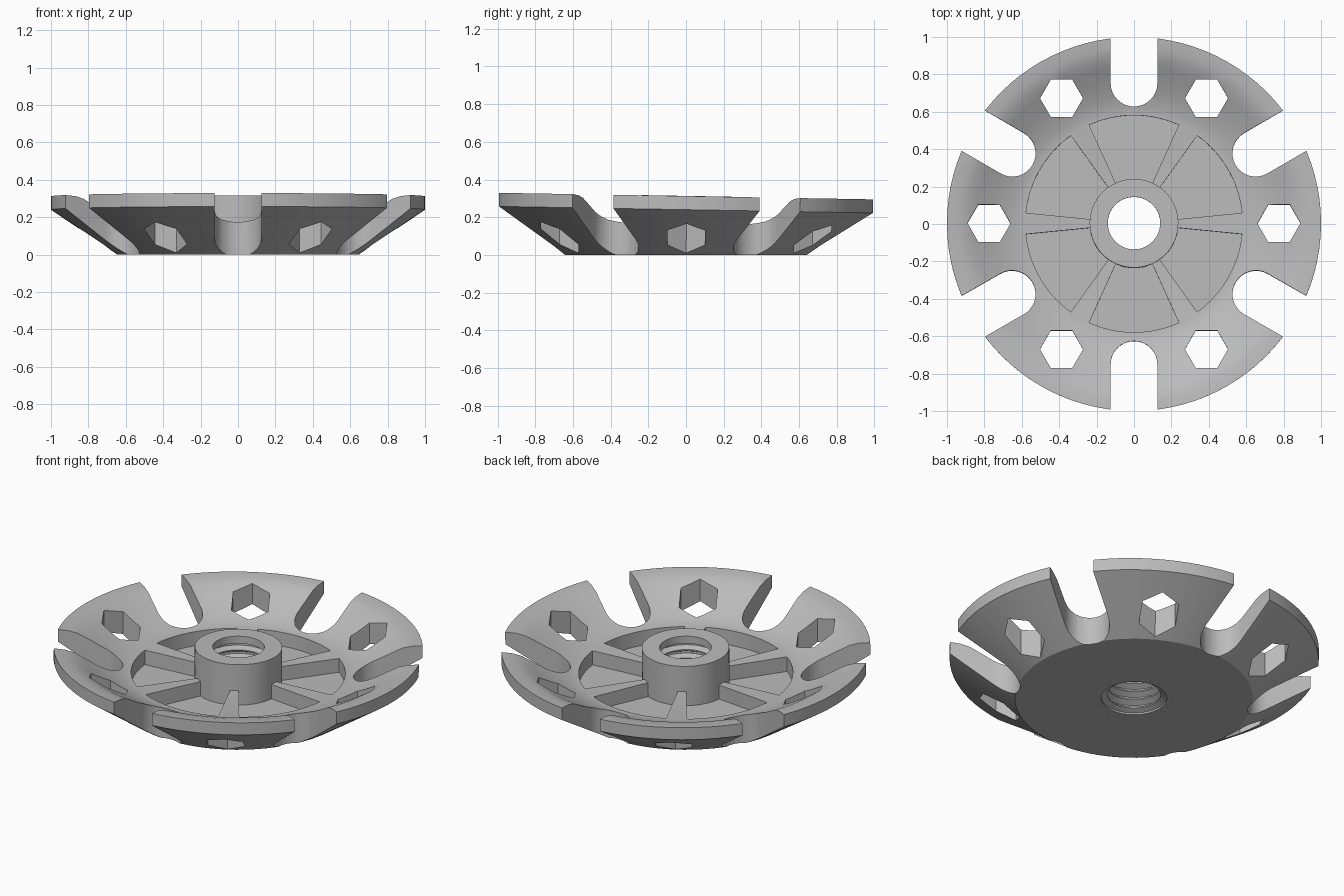
import bpy, bmesh, math
from math import cos, sin, pi, radians

if "Cube" in bpy.data.objects:
    bpy.data.objects.remove(bpy.data.objects["Cube"], do_unlink=True)

grey = bpy.data.materials.new("plain_grey")
grey.use_nodes = True
colour = (0.5, 0.5, 0.5, 1)
grey.diffuse_color = colour
grey.node_tree.nodes["Principled BSDF"].inputs["Base Color"].default_value = colour

SIXTH = pi / 3


def make_object(name, bm):
    bmesh.ops.recalc_face_normals(bm, faces=bm.faces)
    mesh = bpy.data.meshes.new(name)
    bm.to_mesh(mesh)
    bm.free()
    mesh.materials.append(grey)
    obj = bpy.data.objects.new(name, mesh)
    bpy.context.collection.objects.link(obj)
    return obj


def revolve(name, profile, steps=96):
    """Spin a closed (radius, height) profile around z."""
    bm = bmesh.new()
    rings = [[bm.verts.new((r * cos(2 * pi * i / steps), r * sin(2 * pi * i / steps), z))
              for r, z in profile] for i in range(steps)]
    n = len(profile)
    for i in range(steps):
        a, b = rings[i], rings[(i + 1) % steps]
        for j in range(n):
            k = (j + 1) % n
            bm.faces.new((a[j], b[j], b[k], a[k]))
    return make_object(name, bm)


def prism(bm, outline, angle, bottom, top):
    """Add an upright prism whose outline is turned about z."""
    c, s = cos(angle), sin(angle)
    low, high = [[bm.verts.new((x * c - y * s, x * s + y * c, z)) for x, y in outline]
                 for z in (bottom, top)]
    bm.faces.new(low)
    bm.faces.new(high)
    for i in range(len(outline)):
        k = (i + 1) % len(outline)
        bm.faces.new((low[i], low[k], high[k], high[i]))


def arc(radius, start, end, steps, cx=0):
    return [(cx + radius * cos(start + (end - start) * i / steps),
             radius * sin(start + (end - start) * i / steps)) for i in range(steps + 1)]


def cutter(name, outline, offset, bottom):
    bm = bmesh.new()
    for i in range(6):
        prism(bm, outline, offset + i * SIXTH, bottom, 0.6)
    obj = make_object(name, bm)
    obj.hide_render = True
    return obj


# Dished body: flat base, conical skirt, thick rim and curved bowl
body = revolve("basket_body", [
    (0.21, 0), (0.645, 0), (1, 0.24), (1, 0.312), (0.94, 0.307), (0.89, 0.293),
    (0.84, 0.265), (0.76, 0.22), (0.68, 0.183), (0.63, 0.168), (0.59, 0.16), (0.21, 0.16)])

# Rim slots, hexagonal windows and wedge pockets that leave six ribs
slot = arc(0.125, pi / 2, 3 * pi / 2, 16, 0.752) + [(1.2, -0.125), (1.2, 0.125)]
hexagon = arc(0.115, 0, 5 * SIXTH, 5, 0.775)
half = radians(24.4)
wedge = arc(0.58, -half, half, 16) + arc(0.222, half, -half, 10)
cutters = [cutter("slot_cutter", slot, SIXTH / 2, -0.2),
           cutter("window_cutter", hexagon, 0, -0.2),
           cutter("pocket_cutter", wedge, SIXTH / 2, 0.075)]
for tool in cutters:
    mod = body.modifiers.new(tool.name, "BOOLEAN")
    mod.operation = "DIFFERENCE"
    mod.solver = "EXACT"
    mod.object = tool
bpy.context.view_layer.update()
graph = bpy.context.evaluated_depsgraph_get()
cut_mesh = bpy.data.meshes.new_from_object(body.evaluated_get(graph))
body.modifiers.clear()
body.data = cut_mesh
for tool in cutters:
    bpy.data.objects.remove(tool, do_unlink=True)

# Central hub with ridged bore and a narrower lip at the top
ridges = []
for i in range(5):
    z = 0.255 - i * 0.05
    ridges += [(0.178, z), (0.178, z - 0.012), (0.145, z - 0.025), (0.145, z - 0.032)]
hub = revolve("hub", [(0.21, 0), (0.21, 0.03), (0.237, 0.03), (0.237, 0.313),
                      (0.14, 0.313), (0.14, 0.27)] + ridges + [(0.178, 0.01), (0.178, 0)], 64)

# Cant the upper part slightly towards the back, keeping the base flat
for obj in (body, hub):
    for v in obj.data.vertices:
        x, y, z = v.co
        v.co = (x, y + 0.0175 * z * (1 - min(1, abs(y))), z - 0.0175 * y * min(1, z / 0.24))

bpy.ops.object.select_all(action="DESELECT")
for obj in (body, hub):
    obj.select_set(True)
bpy.context.view_layer.objects.active = body
bpy.ops.object.shade_smooth_by_angle(angle=radians(25))
